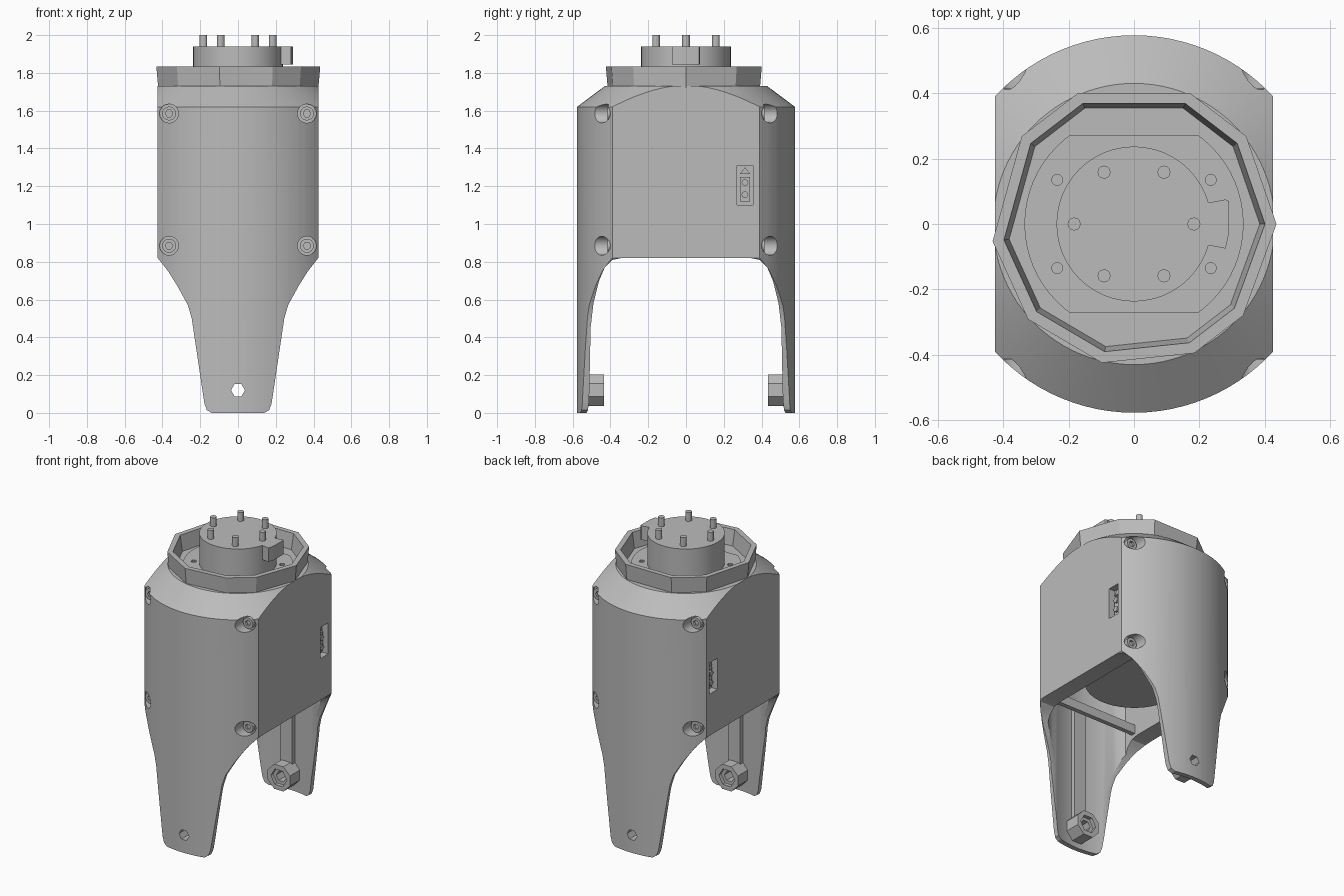
import bpy, bmesh
from math import sin, cos, pi, radians

cube = bpy.data.objects.get("Cube")
if cube:
    bpy.data.objects.remove(cube, do_unlink=True)

grey = bpy.data.materials.new("plain grey")
grey.use_nodes = True
COLOUR = (0.5, 0.5, 0.5, 1)
grey.diffuse_color = COLOUR
for node in grey.node_tree.nodes:
    if node.type == 'BSDF_PRINCIPLED':
        node.inputs["Base Color"].default_value = COLOUR


def prism(name, pts, axis, lo, hi, top_scale=1):
    """Extrude a flat outline along one axis."""
    place = {'x': lambda u, v, w: (w, u, v),
             'y': lambda u, v, w: (u, w, v),
             'z': lambda u, v, w: (u, v, w)}[axis]
    bm = bmesh.new()
    a = [bm.verts.new(place(u, v, lo)) for u, v in pts]
    b = [bm.verts.new(place(u * top_scale, v * top_scale, hi)) for u, v in pts]
    bm.faces.new(a)
    bm.faces.new(b)
    for i in range(len(pts)):
        j = (i + 1) % len(pts)
        bm.faces.new((a[i], a[j], b[j], b[i]))
    bmesh.ops.recalc_face_normals(bm, faces=bm.faces)
    mesh = bpy.data.meshes.new(name)
    bm.to_mesh(mesh)
    bm.free()
    mesh.materials.append(grey)
    obj = bpy.data.objects.new(name, mesh)
    bpy.context.collection.objects.link(obj)
    return obj


def circle(r, n, u=0, v=0, turn=0):
    return [(u + r * cos(turn + 2 * pi * i / n), v + r * sin(turn + 2 * pi * i / n))
            for i in range(n)]


def rect(u0, u1, v0, v1):
    return [(u0, v0), (u1, v0), (u1, v1), (u0, v1)]


def mirrored(half):
    return half + [(-u, v) for u, v in reversed(half)]


def clipped(r, limit, n, axis):
    """Circle with two opposite sides cut flat."""
    pts = []
    for p in circle(r, n):
        p = list(p)
        if abs(p[axis]) > limit:
            s = 1 if p[axis] > 0 else -1
            o = (r * r - limit * limit) ** 0.5
            p[axis] = s * limit
            p[1 - axis] = o if p[1 - axis] > 0 else -o
        if not pts or max(abs(p[0] - pts[-1][0]), abs(p[1] - pts[-1][1])) > 1e-5:
            pts.append(tuple(p))
    if max(abs(pts[0][0] - pts[-1][0]), abs(pts[0][1] - pts[-1][1])) < 1e-5:
        pts.pop()
    return pts


def boolean(target, cutter, op='DIFFERENCE'):
    mod = target.modifiers.new("cut", 'BOOLEAN')
    mod.operation = op
    mod.solver = 'EXACT'
    mod.object = cutter
    bpy.context.view_layer.objects.active = target
    bpy.ops.object.modifier_apply(modifier=mod.name)
    bpy.data.objects.remove(cutter, do_unlink=True)


def smooth(obj):
    bpy.ops.object.select_all(action='DESELECT')
    obj.select_set(True)
    bpy.context.view_layer.objects.active = obj
    bpy.ops.object.shade_smooth_by_angle(angle=radians(28))


# Housing: turned shell with a sloped shoulder
bm = bmesh.new()
rows = [[bm.verts.new((x, y, z)) for x, y in circle(r, 96)]
        for r, z in ((0.577, -0.1), (0.577, 1.62), (0.43, 1.73))]
for low, high in zip(rows, rows[1:]):
    for i in range(96):
        j = (i + 1) % 96
        bm.faces.new((low[i], low[j], high[j], high[i]))
bm.faces.new(rows[0][::-1])
bm.faces.new(rows[-1])
mesh = bpy.data.meshes.new("housing")
bm.to_mesh(mesh)
bm.free()
mesh.materials.append(grey)
housing = bpy.data.objects.new("housing", mesh)
bpy.context.collection.objects.link(housing)

# Flat sides and tapering legs
outline = mirrored([(0.14, 0), (0.165, 0.015), (0.178, 0.05), (0.245, 0.5),
                    (0.265, 0.57), (0.32, 0.67), (0.37, 0.75), (0.425, 0.82),
                    (0.425, 1.9)])
boolean(housing, prism("side_cutter", outline, 'y', -1, 1), 'INTERSECT')

# Arch between the legs, and the hollow inside
arch = mirrored([(0.512, -0.2), (0.51, 0.2), (0.505, 0.45), (0.49, 0.58),
                 (0.46, 0.7), (0.43, 0.77), (0.39, 0.81), (0.34, 0.82)])
boolean(housing, prism("arch_cutter", arch, 'x', -1, 1))
boolean(housing, prism("hollow_cutter", clipped(0.545, 0.31, 96, 0), 'z', -0.2, 1.58))
boolean(housing, prism("pivot_cutter", circle(0.037, 6, 0, 0.12), 'y', -1, 1))

# Counterbored screws
for s in (-1, 1):
    for x in (-0.365, 0.365):
        for z in (0.885, 1.585):
            lo, hi = sorted((s * 0.39, s * 0.8))
            boolean(housing, prism("bore_cutter", circle(0.05, 20, x, z), 'y', lo, hi))
            lo, hi = sorted((s * 0.38, s * 0.415))
            screw = prism("screw", circle(0.037, 16, x, z), 'y', lo, hi)
            lo, hi = sorted((s * 0.4, s * 0.5))
            boolean(screw, prism("socket_cutter", circle(0.02, 6, x, z), 'y', lo, hi))
            smooth(screw)

# Recessed switch panel on each flat side
for s in (-1, 1):
    lo, hi = sorted((s * 0.38, s * 0.6))
    boolean(housing, prism("panel_cutter", rect(0.27, 0.355, 1.1, 1.31), 'x', lo, hi))
    lo, hi = sorted((s * 0.375, s * 0.395))
    prism("panel_plate", rect(0.285, 0.34, 1.12, 1.25), 'x', lo, hi)
    prism("panel_arrow", [(0.285, 1.265), (0.34, 1.265), (0.312, 1.3)], 'x', lo, hi)
    lo, hi = sorted((s * 0.375, s * 0.41))
    for z in (1.155, 1.22):
        prism("panel_button", circle(0.018, 10, 0.312, z), 'x', lo, hi)

# Small holes in the deck
for x in (-0.235, 0.235):
    for y in (-0.135, 0.135):
        boolean(housing, prism("deck_cutter", circle(0.017, 10, x, y), 'z', 1.7, 1.8))
smooth(housing)

# Leg pivots and inner ribs
for s in (-1, 1):
    lo, hi = sorted((s * 0.435, s * 0.56))
    boss = prism("pivot_boss", circle(0.09, 8, 0, 0.12, pi / 8), 'y', lo, hi)
    boolean(boss, prism("boss_cutter", circle(0.037, 6, 0, 0.12), 'y', -1, 1))
    lo, hi = sorted((s * 0.43, s * 0.46))
    boolean(boss, prism("seat_cutter", circle(0.06, 6, 0, 0.12), 'y', lo, hi))
    lo, hi = sorted((s * 0.512, s * 0.56))
    prism("leg_rib", rect(-0.045, 0.045, 0.19, 0.95), 'y', lo, hi)
    lo, hi = sorted((s * 0.36, s * 0.39))
    prism("cross_bar", rect(-0.33, 0.33, 0.84, 0.9), 'y', lo, hi)

# Faceted collar around the deck
ANGLES = (0, 38, 67, 113, 142, 187, 222, 257, 295, 320)
def facets(r):
    return [(r * cos(radians(a)), r * sin(radians(a))) for a in ANGLES]
collar = prism("collar", facets(0.425), 'z', 1.715, 1.835, 1.025)
boolean(collar, prism("collar_cutter", facets(0.38), 'z', 1.7, 1.85, 1.06))

# Deck plate, motor and its key
deck = prism("deck_plate", clipped(0.335, 0.27, 64, 1), 'z', 1.72, 1.737)
for x in (-0.235, 0.235):
    for y in (-0.135, 0.135):
        boolean(deck, prism("deck_cutter", circle(0.017, 10, x, y), 'z', 1.7, 1.8))
smooth(prism("motor_top", circle(0.237, 48), 'z', 1.7, 1.94))
smooth(prism("motor_body", circle(0.3, 48), 'z', 0.92, 1.65))
prism("motor_key", [(0.2, -0.06), (0.28, -0.075), (0.29, -0.03), (0.29, 0.07),
                    (0.28, 0.075), (0.2, 0.06)], 'z', 1.845, 1.94)

# Contact pins
for x, y in circle(0.183, 6):
    smooth(prism("pin", circle(0.02, 12, x, y), 'z', 1.92, 2.0))
